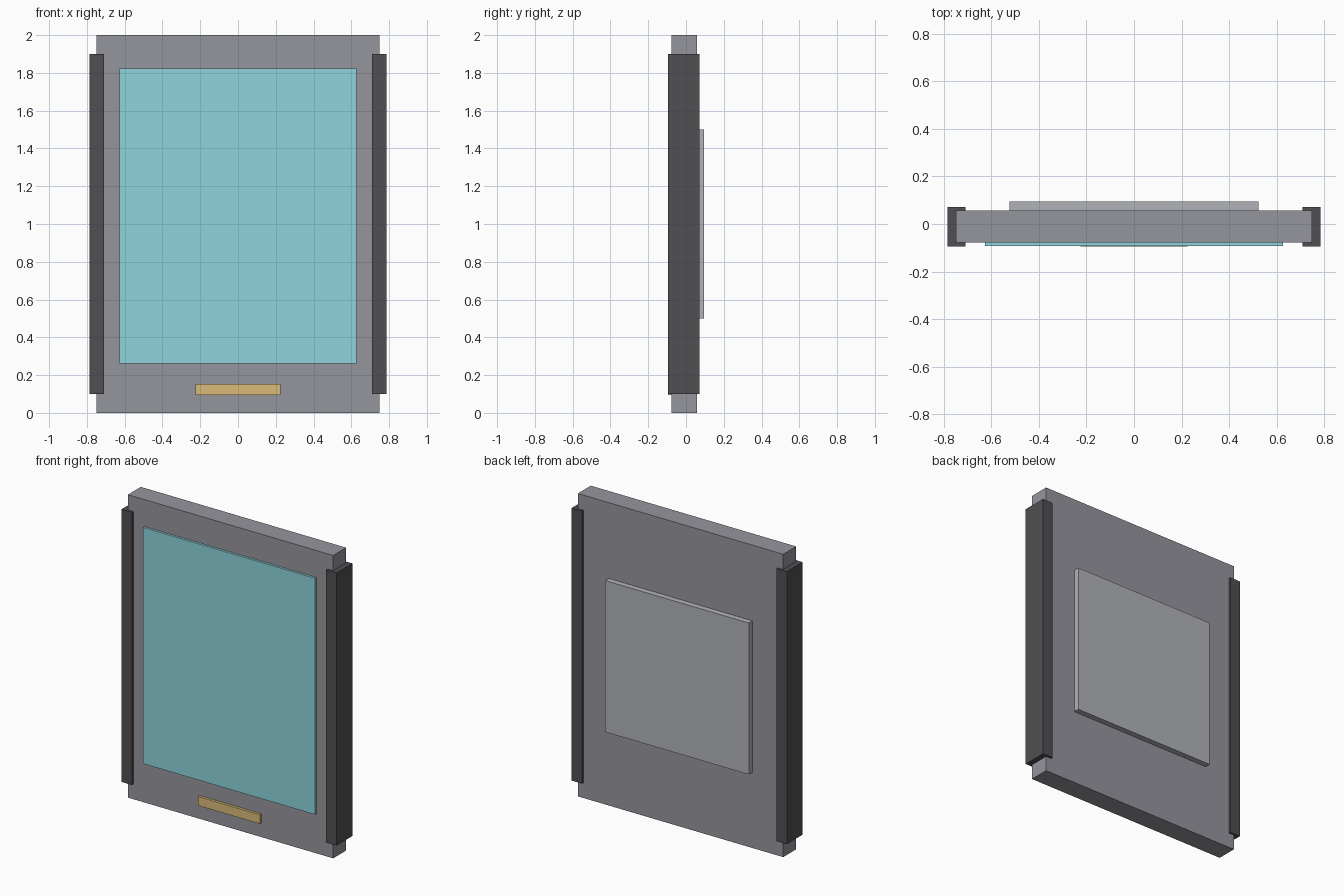
import bpy

if "Cube" in bpy.data.objects:
    bpy.data.objects.remove(bpy.data.objects["Cube"])


def material(name, rgb):
    mat = bpy.data.materials.new(name)
    mat.diffuse_color = (*rgb, 1)
    mat.use_nodes = True
    mat.node_tree.nodes["Principled BSDF"].inputs["Base Color"].default_value = mat.diffuse_color
    return mat


def box(name, x, y, z, mat=None):
    """Box spanning the given (min, max) ranges."""
    spans = (x, y, z)
    bpy.ops.mesh.primitive_cube_add(size=1, location=[(a + b) / 2 for a, b in spans])
    obj = bpy.context.object
    obj.name = name
    obj.scale = [b - a for a, b in spans]
    bpy.ops.object.transform_apply(location=False, rotation=False, scale=True)
    if mat:
        obj.data.materials.append(mat)
    return obj


frame_grey = material("frame_grey", (0.30, 0.30, 0.34))
rail_dark = material("rail_dark", (0.08, 0.08, 0.085))
screen_cyan = material("screen_cyan", (0.27, 0.66, 0.72))
plate_gold = material("plate_gold", (0.70, 0.50, 0.19))
panel_grey = material("panel_grey", (0.44, 0.45, 0.48))

FRONT, BACK = -0.078, 0.057

# Main slab
box("frame", (-0.75, 0.75), (FRONT, BACK), (0, 2), frame_grey)

# Screen and plate on the front
box("screen", (-0.628, 0.628), (-0.093, FRONT + 0.01), (0.262, 1.822), screen_cyan)
box("plate", (-0.226, 0.226), (-0.095, FRONT + 0.01), (0.094, 0.154), plate_gold)

# Raised panel on the back
box("back_panel", (-0.525, 0.525), (BACK - 0.01, 0.095), (0.5, 1.5), panel_grey)

# Side rails wrapping both long edges
for side, name in ((-1, "left_rail"), (1, "right_rail")):
    x = sorted((side * 0.71, side * 0.786))
    box(name, x, (-0.094, 0.071), (0.1, 1.9), rail_dark)
